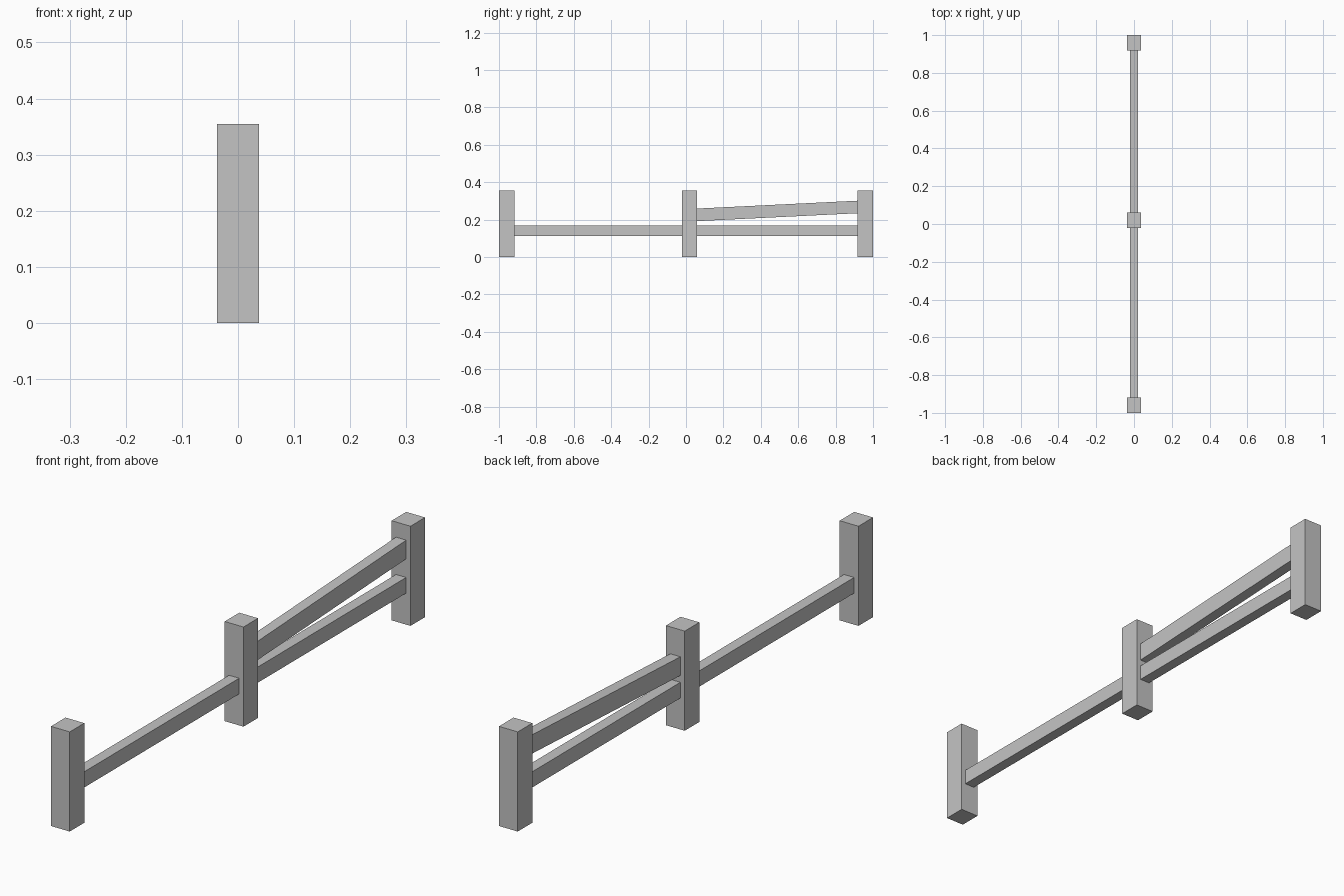
import bpy
import bmesh
from mathutils import Vector

default = bpy.data.objects.get("Cube")
if default:
    bpy.data.objects.remove(default, do_unlink=True)

# One plain grey for the whole fence
GREY = (0.55, 0.55, 0.55, 1.0)
grey = bpy.data.materials.new("plain_grey")
grey.use_nodes = True
grey.diffuse_color = GREY
grey.node_tree.nodes["Principled BSDF"].inputs["Base Color"].default_value = GREY

POST_HEIGHT = 0.355
POST_HALF = 0.037
RAIL_HALF = 0.02


def beam(name, half_width, y0, y1, start, end):
    """Box along y; start and end give the (bottom, top) heights at each end."""
    bm = bmesh.new()
    bmesh.ops.create_cube(bm, size=2)
    for v in bm.verts:
        heights = end if v.co.y > 0 else start
        v.co = Vector((half_width * v.co.x,
                       y1 if v.co.y > 0 else y0,
                       heights[1] if v.co.z > 0 else heights[0]))
    mesh = bpy.data.meshes.new(name)
    bm.to_mesh(mesh)
    bm.free()
    mesh.materials.append(grey)
    obj = bpy.data.objects.new(name, mesh)
    bpy.context.collection.objects.link(obj)
    return obj


# Three upright posts
posts = {"front_post": (-1.0, -0.918),
         "middle_post": (-0.022, 0.06),
         "back_post": (0.918, 1.0)}
for name, (y0, y1) in posts.items():
    beam(name, POST_HALF, y0, y1, (0, POST_HEIGHT), (0, POST_HEIGHT))

# Level lower rails between the posts
LOWER = (0.112, 0.168)
beam("front_lower_rail", RAIL_HALF, posts["front_post"][1], posts["middle_post"][0], LOWER, LOWER)
beam("back_lower_rail", RAIL_HALF, posts["middle_post"][1], posts["back_post"][0], LOWER, LOWER)

# Slipped upper rail, rising towards the back post
beam("slanted_upper_rail", RAIL_HALF, posts["middle_post"][1], posts["back_post"][0],
     (0.192, 0.259), (0.234, 0.301))
